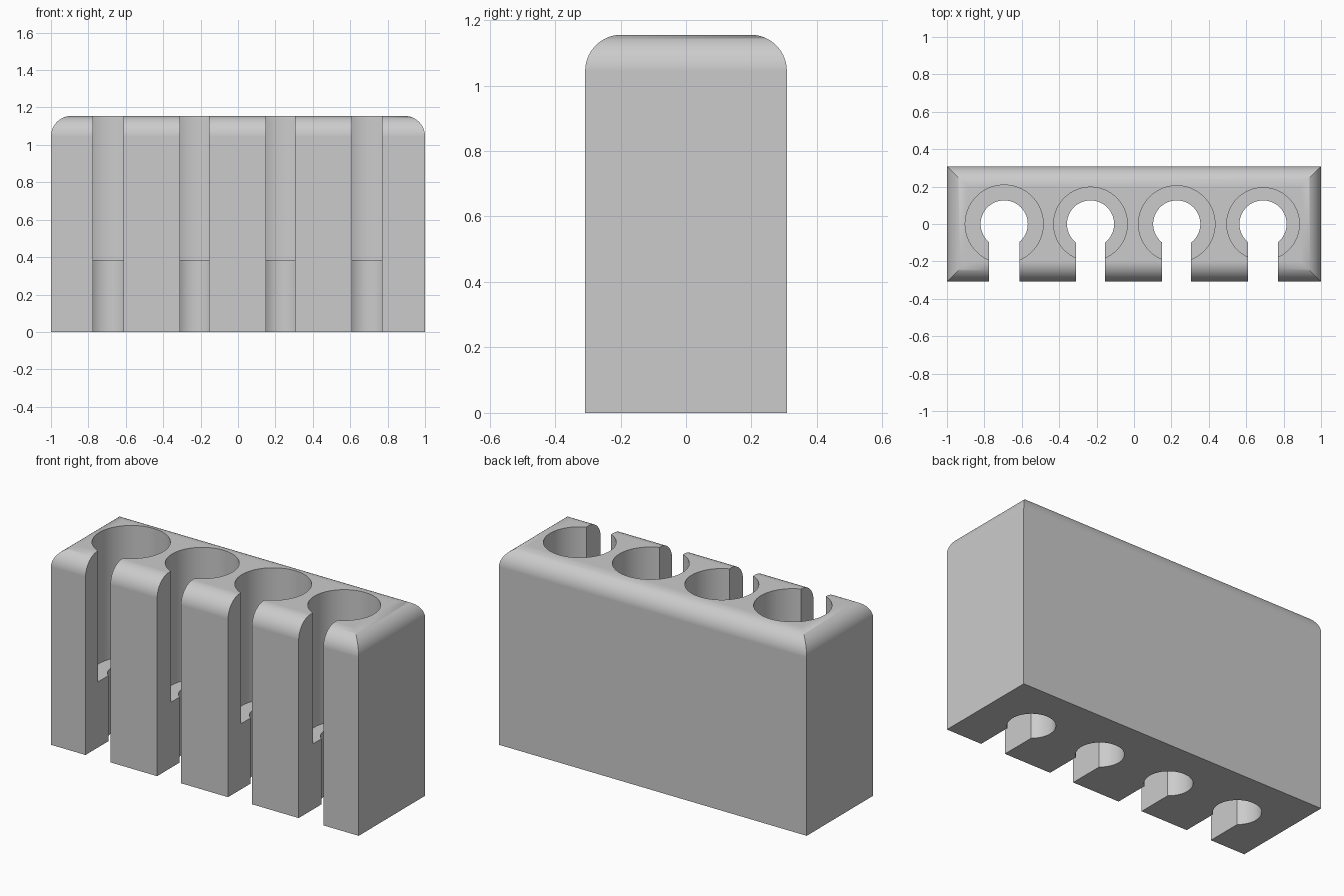
import bpy
import bmesh
from math import cos, sin, pi, radians

cube = bpy.data.objects.get("Cube")
if cube:
    bpy.data.objects.remove(cube, do_unlink=True)

HALF_X, HALF_Y, HEIGHT, FILLET = 1.0, 0.308, 1.155, 0.11
FLOOR, BORE = 0.385, 0.126

grey = bpy.data.materials.new("light grey")
grey.use_nodes = True
colour = (0.6, 0.6, 0.6, 1)
grey.diffuse_color = colour
grey.node_tree.nodes["Principled BSDF"].inputs["Base Color"].default_value = colour


def add_object(name, bm):
    mesh = bpy.data.meshes.new(name)
    bmesh.ops.recalc_face_normals(bm, faces=bm.faces)
    bm.to_mesh(mesh)
    bm.free()
    mesh.materials.append(grey)
    ob = bpy.data.objects.new(name, mesh)
    bpy.context.collection.objects.link(ob)
    return ob


def prism(name, outline, z0, z1):
    """Extrude a flat outline between two heights."""
    bm = bmesh.new()
    face = bm.faces.new([bm.verts.new((x, y, z0)) for x, y in outline])
    top = bmesh.ops.extrude_face_region(bm, geom=[face])["geom"]
    verts = [v for v in top if isinstance(v, bmesh.types.BMVert)]
    bmesh.ops.translate(bm, verts=verts, vec=(0, 0, z1 - z0))
    return add_object(name, bm)


def circle(x, r, n=96):
    return [(x + r * cos(2 * pi * i / n), r * sin(2 * pi * i / n)) for i in range(n)]


# Block: stacked rectangles give rounded top edges with mitred corners
STEPS = 16
levels = [(0, 0)]
for i in range(STEPS + 1):
    a = pi / 2 * i / STEPS
    levels.append((FILLET * (1 - cos(a)), HEIGHT - FILLET * (1 - sin(a))))
bm = bmesh.new()
rings = []
for inset, z in levels:
    hx, hy = HALF_X - inset, HALF_Y - inset
    corners = ((-hx, -hy), (hx, -hy), (hx, hy), (-hx, hy))
    rings.append([bm.verts.new((x, y, z)) for x, y in corners])
for low, high in zip(rings, rings[1:]):
    for i in range(4):
        j = (i + 1) % 4
        bm.faces.new((low[i], low[j], high[j], high[i]))
bm.faces.new(rings[0])
bm.faces.new(rings[-1])
block = add_object("holder_block", bm)

# Four sockets: wide upper well, narrow through bore, slot open to the front
sockets = [(-0.694, 0.2085, 0.081), (-0.2325, 0.197, 0.0775),
           (0.2285, 0.2045, 0.0775), (0.69, 0.194, 0.08)]
cutters = []
for x, well, slot in sockets:
    cutters.append(prism("well_cutter", circle(x, well), FLOOR, HEIGHT + 0.1))
    cutters.append(prism("bore_cutter", circle(x, BORE), -0.1, HEIGHT + 0.2))
    mouth = [(x - slot, -0.5), (x + slot, -0.5), (x + slot, 0), (x - slot, 0)]
    cutters.append(prism("slot_cutter", mouth, -0.2, HEIGHT + 0.3))

bpy.ops.object.select_all(action="DESELECT")
bpy.context.view_layer.objects.active = block
block.select_set(True)
for cutter in cutters:
    mod = block.modifiers.new("cut", "BOOLEAN")
    mod.operation = "DIFFERENCE"
    mod.solver = "EXACT"
    mod.object = cutter
    bpy.ops.object.modifier_apply(modifier=mod.name)
    bpy.data.objects.remove(cutter, do_unlink=True)

# Smooth curved walls, crisp edges, flat large faces
bpy.ops.object.shade_smooth_by_angle(angle=radians(30))
weighted = block.modifiers.new("weighted normals", "WEIGHTED_NORMAL")
weighted.keep_sharp = True
